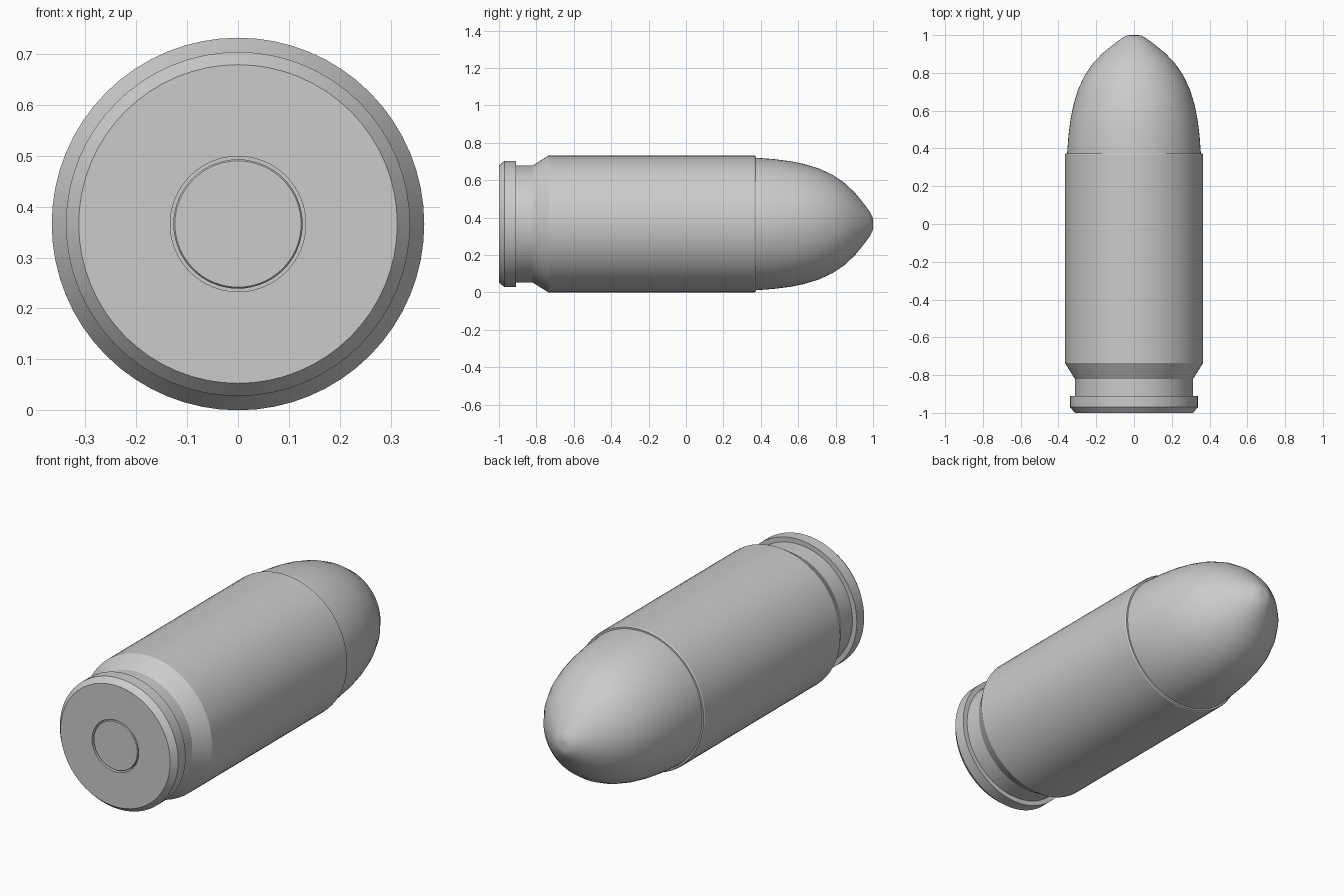
import bpy
import bmesh
import math
from mathutils import Matrix, Vector

cube = bpy.data.objects.get("Cube")
if cube:
    bpy.data.objects.remove(cube, do_unlink=True)

SEGMENTS = 64
RADIUS = 0.366

grey = bpy.data.materials.new("plain grey")
colour = (0.6, 0.6, 0.6, 1)
grey.diffuse_color = colour
grey.use_nodes = True
grey.node_tree.nodes["Principled BSDF"].inputs["Base Color"].default_value = colour


def lathe(name, profile):
    """Turn (radius, y) points around the long axis."""
    bm = bmesh.new()
    verts = [bm.verts.new((r, y, 0)) for r, y in profile]
    edges = [bm.edges.new(pair) for pair in zip(verts, verts[1:])]
    bmesh.ops.spin(bm, geom=verts + edges, cent=(0, 0, 0), axis=(0, 1, 0),
                   angle=math.tau, steps=SEGMENTS, use_merge=True)
    bmesh.ops.remove_doubles(bm, verts=bm.verts, dist=0.0001)
    bmesh.ops.recalc_face_normals(bm, faces=bm.faces)
    bmesh.ops.transform(bm, matrix=Matrix.Translation((0, 0, RADIUS)), verts=bm.verts)
    mesh = bpy.data.meshes.new(name)
    bm.to_mesh(mesh)
    bm.free()
    mesh.materials.append(grey)
    obj = bpy.data.objects.new(name, mesh)
    bpy.context.collection.objects.link(obj)
    bpy.ops.object.select_all(action="DESELECT")
    obj.select_set(True)
    bpy.context.view_layer.objects.active = obj
    bpy.ops.object.shade_smooth_by_angle(angle=math.radians(25))
    return obj


# Case: recessed pocket, chamfered rim, extraction groove, taper, body and mouth
lathe("case", [
    (0, -0.95), (0.133, -0.95), (0.133, -1), (0.313, -1), (0.338, -0.97),
    (0.338, -0.91), (0.313, -0.91), (0.313, -0.82), (RADIUS, -0.735),
    (RADIUS, 0.367), (0.362, 0.373), (0.354, 0.373), (0.354, 0.3), (0, 0.3),
])

# Primer disc set in the pocket with a thin gap around it
lathe("primer", [(0, -0.998), (0.124, -0.998), (0.127, -0.994), (0.127, -0.95), (0, -0.95)])

# Rounded nose, narrowing to a small flat tip
nose = [(0.354, 0.31), (0.354, 0.375), (0.347, 0.47), (0.337, 0.55), (0.321, 0.63),
        (0.297, 0.71), (0.262, 0.785), (0.218, 0.85), (0.165, 0.905), (0.11, 0.95),
        (0.065, 0.983), (0.037, 0.998), (0.02, 1), (0, 1)]
lathe("nose", [(0, 0.31)] + nose)
